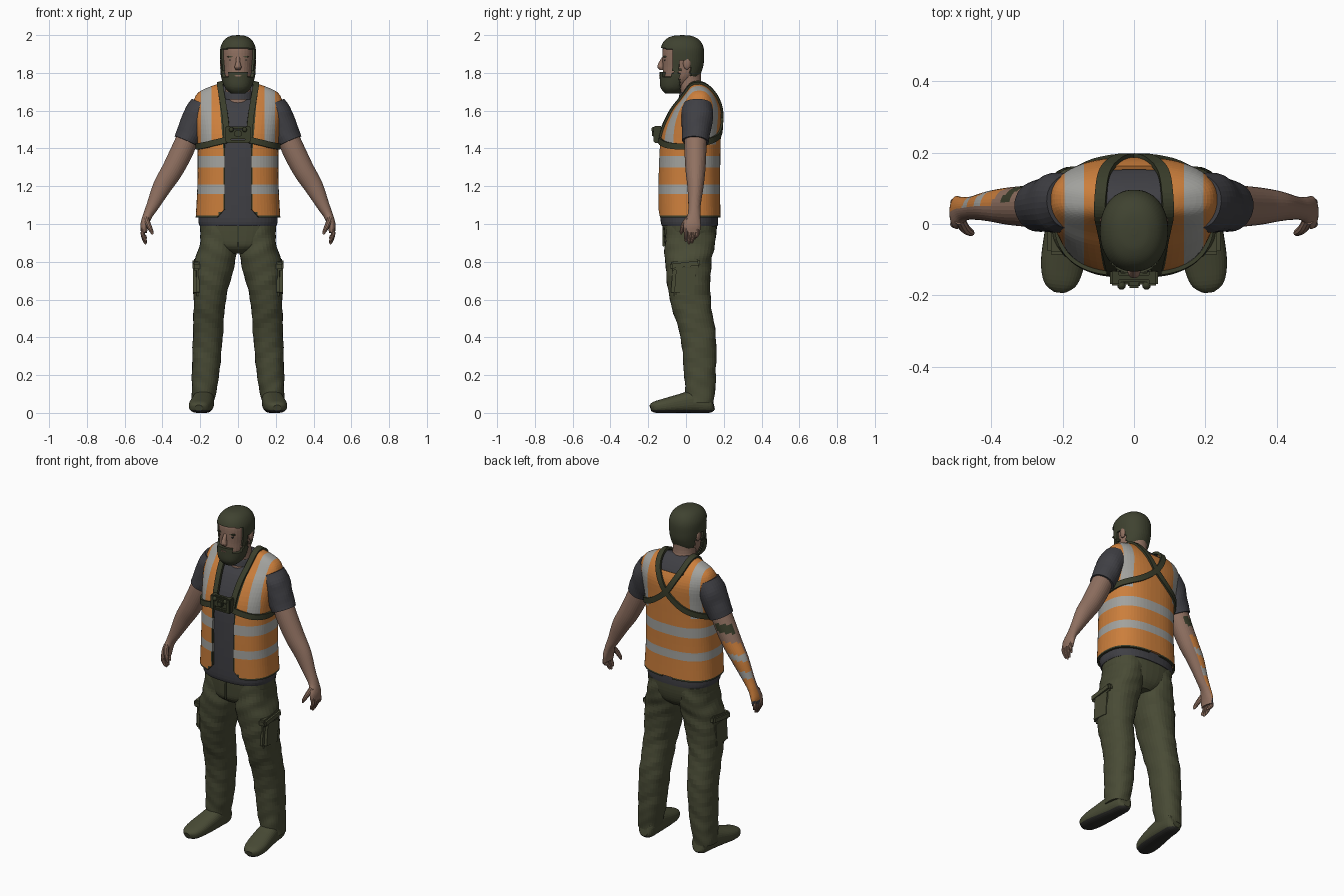
import bpy, bmesh, math
from mathutils import Vector
from mathutils.bvhtree import BVHTree

if "Cube" in bpy.data.objects:
    bpy.data.objects.remove(bpy.data.objects["Cube"])


def material(name, r, g, b):
    m = bpy.data.materials.new(name)
    m.use_nodes = True
    m.diffuse_color = (r, g, b, 1)
    bsdf = m.node_tree.nodes["Principled BSDF"]
    bsdf.inputs["Base Color"].default_value = (r, g, b, 1)
    bsdf.inputs["Roughness"].default_value = 0.9
    return m


orange = material("safety orange", .60, .21, .045)
silver = material("reflective grey", .36, .36, .34)
skin = material("skin", .28, .165, .12)
charcoal = material("charcoal shirt", .05, .05, .058)
olive = material("olive cloth", .066, .07, .036)
webbing = material("dark olive webbing", .042, .047, .024)
hair_mat = material("hair", .05, .055, .03)
black = material("dark sole", .025, .025, .022)
made = []


def finish(name, bm, *mats):
    mesh = bpy.data.meshes.new(name)
    bm.to_mesh(mesh)
    bm.free()
    ob = bpy.data.objects.new(name, mesh)
    bpy.context.collection.objects.link(ob)
    for m in mats:
        mesh.materials.append(m)
    made.append(ob)
    return ob


def smooth_path(rows, sub):
    """Catmull-Rom through rows of numbers."""
    out, last = [], len(rows) - 1
    for i in range(last):
        a, b, c, d = (rows[max(0, min(last, i + j))] for j in (-1, 0, 1, 2))
        for s in range(sub):
            t = s / sub
            out.append([.5 * (2 * q + (r - p) * t + (2 * p - 5 * q + 4 * r - w) * t * t
                        + (3 * q - p - 3 * r + w) * t ** 3) for p, q, r, w in zip(a, b, c, d)])
    return out + [list(rows[-1])]


def loft(rows, n=32, k=2.0, flat=False, ref=(0, 1, 0), side=1, sub=4, fold=0):
    """Skin superellipse rings (x, y, z, radius u, radius v) along a path."""
    rows = smooth_path(rows, sub)
    bm, rings = bmesh.new(), []
    for i, (x, y, z, ra, rb) in enumerate(rows):
        t = Vector(rows[min(i + 1, len(rows) - 1)][:3]) - Vector(rows[max(i - 1, 0)][:3])
        t = Vector((0, 0, 1)) if flat else t.normalized()
        v = Vector(ref)
        v = (v - t * v.dot(t)).normalized()
        u = v.cross(t)
        ring = []
        for j in range(n):
            a = math.tau * j / n
            c, s = math.cos(a), math.sin(a)
            f = 1 + fold * (math.sin(z * 75 + 2.5 * math.sin(a * 2)) + math.sin(z * 41 - a * 3))
            p = Vector((x, y, z)) + u * (ra * f * math.copysign(abs(c) ** (2 / k), c))
            p += v * (rb * f * math.copysign(abs(s) ** (2 / k), s))
            ring.append(bm.verts.new((p.x * side, p.y, max(p.z, 0))))
        rings.append(ring)
    for lo, hi in zip(rings, rings[1:]):
        for j in range(n):
            bm.faces.new((lo[j], lo[j - 1], hi[j - 1], hi[j]))
    bm.faces.new(rings[0])
    bm.faces.new(rings[-1])
    bmesh.ops.recalc_face_normals(bm, faces=bm.faces)
    return bm


def box(name, loc, size, mat, bevel=.005, rot=0):
    bm = bmesh.new()
    bmesh.ops.create_cube(bm, size=1)
    for v in bm.verts:
        v.co = Vector(v.co[i] * size[i] for i in range(3))
    bmesh.ops.bevel(bm, geom=bm.edges[:], offset=bevel, segments=2, affect='EDGES')
    ob = finish(name, bm, mat)
    ob.location, ob.rotation_euler.x = loc, rot
    return ob


def ball(name, loc, size, mat):
    bm = bmesh.new()
    bmesh.ops.create_uvsphere(bm, u_segments=16, v_segments=10, radius=1)
    ob = finish(name, bm, mat)
    ob.location, ob.scale = loc, size


def split(bm, co, no):
    bmesh.ops.bisect_plane(bm, geom=bm.verts[:] + bm.edges[:] + bm.faces[:], plane_co=co, plane_no=no)


def keep(bm, rule):
    gone = [f for f in bm.faces if not rule(f.calc_center_median())]
    bmesh.ops.delete(bm, geom=gone, context='FACES')


def thicken(ob, amount, offset):
    m = ob.modifiers.new("thickness", 'SOLIDIFY')
    m.thickness, m.offset = amount, offset


# Torso: vest rings, with the shirt as a slimmer copy
torso = [(0, .017, 1.035, .224, .166), (0, .015, 1.2, .215, .165), (0, .02, 1.4, .214, .163),
         (0, .03, 1.5, .222, .155), (0, .054, 1.6, .236, .132), (0, .068, 1.66, .232, .1),
         (0, .07, 1.7, .205, .073), (0, .065, 1.73, .14, .05), (0, .062, 1.745, .09, .03)]
shirt = [(x, y, z - .004, a - .014, b - .014) for x, y, z, a, b in torso]
shirt.insert(0, (0, .02, .99, .203, .148))
finish("shirt_body", loft(shirt, n=48, k=2.5, flat=True), charcoal)

vest = loft(torso, n=64, k=2.5, flat=True)
surface = BVHTree.FromBMesh(vest)
for z in (1.16, 1.21, 1.3, 1.36, 1.42, 1.67, 1.045):
    split(vest, (0, 0, z), (0, 0, 1))
for s in (1, -1):
    for x in (.14, .195, .07, .078):
        split(vest, (x * s, 0, 0), (1, 0, 0))
    for x in (.07, .078):
        split(vest, (x * s, 0, 1.4), (s, 0, -.08))
    split(vest, (.07 * s, 0, 1.08), (s, 0, .9))


def half_gap(z):
    return .07 + .08 * max(0, z - 1.4) + max(0, 1.08 - z) * .9


def vest_kept(c):
    if c.z > 1.74 or (c.z < 1.04 and abs(c.x) < .02):
        return False
    return abs(c.x) > half_gap(c.z) or (c.y > .08 and c.z < 1.67)


keep(vest, vest_kept)
vest.normal_update()
bmesh.ops.delete(vest, geom=[f for f in vest.faces if abs(f.normal.z) > .95 and f.calc_center_median().z < 1.2],
                 context='FACES')
for f in vest.faces:
    c = f.calc_center_median()
    bands = 1.16 < c.z < 1.21 or 1.3 < c.z < 1.36
    if bands or (c.z > 1.42 and .14 < abs(c.x) < .195):
        f.material_index = 1
    elif c.y < .03 and abs(c.x) < half_gap(c.z) + .008 or c.z < 1.045:
        f.material_index = 2
thicken(finish("safety_vest", vest, orange, silver, webbing), .012, -1)


# Harness webbing that hugs the vest
def strap(name, guide, width, thick=.011):
    bm, rows = bmesh.new(), []
    pts = [surface.find_nearest(Vector(p))[:2] for p in smooth_path(guide, 8)]
    for i, (p, nrm) in enumerate(pts):
        t = (pts[min(i + 1, len(pts) - 1)][0] - pts[max(i - 1, 0)][0]).normalized()
        w = t.cross(nrm).normalized() * width / 2
        rows.append([bm.verts.new(p + w * a + nrm * b)
                     for a, b in ((-1, -.004), (1, -.004), (1, thick), (-1, thick))])
    for lo, hi in zip(rows, rows[1:]):
        for j in range(4):
            bm.faces.new((lo[j], lo[j - 1], hi[j - 1], hi[j]))
    bm.faces.new(rows[0])
    bm.faces.new(rows[-1])
    bmesh.ops.recalc_face_normals(bm, faces=bm.faces)
    finish(name, bm, webbing)


for s, label in ((1, "left"), (-1, "right")):
    guide = [(.06, -.16, 1.46), (.07, -.1, 1.58), (.088, 0, 1.69), (.092, .06, 1.74), (.075, .15, 1.68),
             (0, .19, 1.56), (-.1, .19, 1.48), (-.21, .1, 1.43), (-.23, 0, 1.41), (-.18, -.12, 1.42),
             (-.05, -.16, 1.45)]
    strap(label + "_harness_strap", [(x * s, y, z) for x, y, z in guide], .032)
    box(label + "_harness_buckle", (.052 * s, -.15, 1.475), (.03, .045, .085), webbing)
    ball(label + "_harness_knob", (.035 * s, -.172, 1.5), (.012, .012, .014), webbing)
box("harness_plate", (0, -.148, 1.475), (.085, .035, .05), webbing)
box("harness_upper_bar", (0, -.15, 1.51), (.1, .025, .014), webbing)
box("harness_lower_bar", (0, -.155, 1.437), (.12, .03, .016), webbing)
box("harness_clip", (0, -.168, 1.478), (.035, .022, .032), webbing)

# Trousers seat
seat = [(0, .02, .845, .06, .09), (0, .018, .88, .15, .125), (0, .022, .94, .197, .138), (0, .022, 1.03, .2, .143)]
finish("trouser_seat", loft(seat, n=40, k=2.5, flat=True), olive)
box("fly_seam", (0, -.118, .94), (.01, .012, .12), webbing, .003)

leg = [(.187, .075, .055, .06, .072), (.178, .075, .13, .066, .08), (.172, .074, .2, .072, .084),
       (.16, .065, .4, .079, .094), (.149, .022, .6, .085, .108), (.124, .012, .79, .108, .122),
       (.106, .02, .88, .1, .132), (.1, .025, .99, .092, .13)]
boot = [(.178, .145, .05, .02, .03), (.178, .13, .05, .046, .05), (.182, .05, .06, .056, .06),
        (.19, -.03, .05, .061, .05), (.2, -.11, .038, .061, .039), (.206, -.165, .03, .047, .03),
        (.208, -.187, .024, .02, .018)]
sleeve = [(.185, .062, 1.635, .065, .075), (.21, .06, 1.58, .077, .085), (.24, .055, 1.51, .074, .078),
          (.272, .05, 1.437, .069, .07)]
arm = [(.25, .052, 1.5, .055, .058), (.29, .05, 1.4, .06, .058), (.345, .05, 1.29, .057, .053),
       (.4, .05, 1.2, .05, .043), (.45, .045, 1.1, .034, .033), (.478, .042, 1.045, .025, .034),
       (.495, .033, .995, .022, .046), (.498, .03, .955, .016, .042)]


def arm_colour(c, n):
    """Sleeve-print colours on the outer rear side of the right arm."""
    if n.y < 0 or n.y - n.x + .8 * n.z < .5 or c.z > 1.41:
        return 0
    if c.z > 1.31:
        return 3 if c.z > 1.36 and n.y > .3 else 0
    if 1.21 < c.z < 1.245 or 1.11 < c.z < 1.15:
        return 2
    return 1 if c.z > .985 else 4


for s, label in ((1, "left"), (-1, "right")):
    # Legs, cargo pockets and boots
    finish(label + "_trouser_leg", loft(leg, k=2.3, flat=True, side=s, sub=8, fold=.015), olive)
    box(label + "_cargo_pocket", (.212 * s, -.005, .7), (.05, .14, .17), olive, .018, -.08)
    box(label + "_pocket_flap", (.216 * s, -.005, .785), (.052, .16, .045), olive, .01, .12)
    bm = loft(boot, k=2.5, ref=(0, 0, 1), side=s)
    split(bm, (0, 0, .016), (0, 0, 1))
    for f in bm.faces:
        f.material_index = int(f.calc_center_median().z < .016)
    finish(label + "_boot", bm, olive, black)
    # Arms and hands
    finish(label + "_sleeve", loft(sleeve, side=s, fold=.01), charcoal)
    bm = loft(arm, side=s, sub=8)
    bm.normal_update()
    if s < 0:
        for f in bm.faces:
            f.material_index = arm_colour(f.calc_center_median(), f.normal)
    finish(label + "_arm", bm, skin, orange, silver, webbing, charcoal)
    for i in range(4):
        y, tip = .0 + i * .02, (.905, .893, .898, .92)[i]
        finger = [(.5, y, .98, .011, .011), (.504, y, .945, .011, .011),
                  (.492, y * .8, tip + .012, .009, .009), (.486, y * .8, tip, .003, .003)]
        finish(label + "_finger", loft(finger, n=10, side=s), skin)
    thumb = [(.488, .012, 1.03, .015, .015), (.474, -.012, .995, .014, .014),
             (.457, -.024, .96, .01, .01), (.452, -.026, .945, .004, .004)]
    finish(label + "_thumb", loft(thumb, n=10, side=s), skin)
    # Ears, eyes and brows
    ball(label + "_ear", (.084 * s, .005, 1.85), (.012, .02, .032), skin)
    ball(label + "_eye", (.033 * s, -.108, 1.868), (.016, .009, .006), black)
    box(label + "_brow", (.036 * s, -.112, 1.886), (.042, .018, .009), hair_mat, .003)

# Neck, head and nose
neck = [(0, .045, 1.63, .085, .075), (0, .035, 1.69, .071, .066), (0, .015, 1.75, .064, .066), (0, .01, 1.82, .064, .07)]
finish("neck", loft(neck, flat=True), skin)
collar = [(0, .04, 1.66, .085, .08), (0, .04, 1.69, .08, .074), (0, .04, 1.702, .074, .069)]
finish("shirt_collar", loft(collar, flat=True), charcoal)
skull = [(0, -.07, 1.705, .03, .032), (0, -.062, 1.73, .055, .058), (0, -.034, 1.78, .073, .089),
         (0, -.022, 1.83, .079, .101), (0, -.02, 1.88, .084, .105), (0, -.02, 1.93, .083, .103),
         (0, -.02, 1.965, .067, .085), (0, -.02, 1.984, .04, .052), (0, -.02, 1.989, .008, .01)]
finish("head", loft(skull, k=2.2, flat=True), skin)
nose = [(0, -.118, 1.885, .01, .008), (0, -.13, 1.855, .012, .014), (0, -.134, 1.83, .018, .018), (0, -.128, 1.815, .012, .01)]
finish("nose", loft(nose, n=12, flat=True), skin)


# Hair and beard shells grown from the head shape
def hair_kept(c):
    if c.y < -.07:
        return c.z > 1.93 - .25 * max(0, abs(c.x) - .045)
    return c.z > (1.81 if c.y < -.03 else 1.87 if c.y < .02 else 1.785)


def beard_kept(c):
    if c.y > -.035 or c.z > 1.83:
        return False
    if abs(c.x) < .04 and c.y < -.08:
        return c.z < 1.808
    return c.z < 1.782 + max(0, c.y + .08) * 1.2


for name, rule, depth in (("hair", hair_kept, .011), ("beard", beard_kept, .017)):
    bm = loft(skull, n=56, k=2.2, flat=True, sub=8)
    keep(bm, rule)
    thicken(finish(name, bm, hair_mat), depth, .9)
box("lower_lip", (0, -.137, 1.785), (.035, .014, .007), skin, .003)

# Smooth shading with sharp corners kept
for ob in bpy.context.view_layer.objects:
    ob.select_set(ob in made)
bpy.context.view_layer.objects.active = made[0]
bpy.ops.object.shade_smooth_by_angle(angle=math.radians(40))
